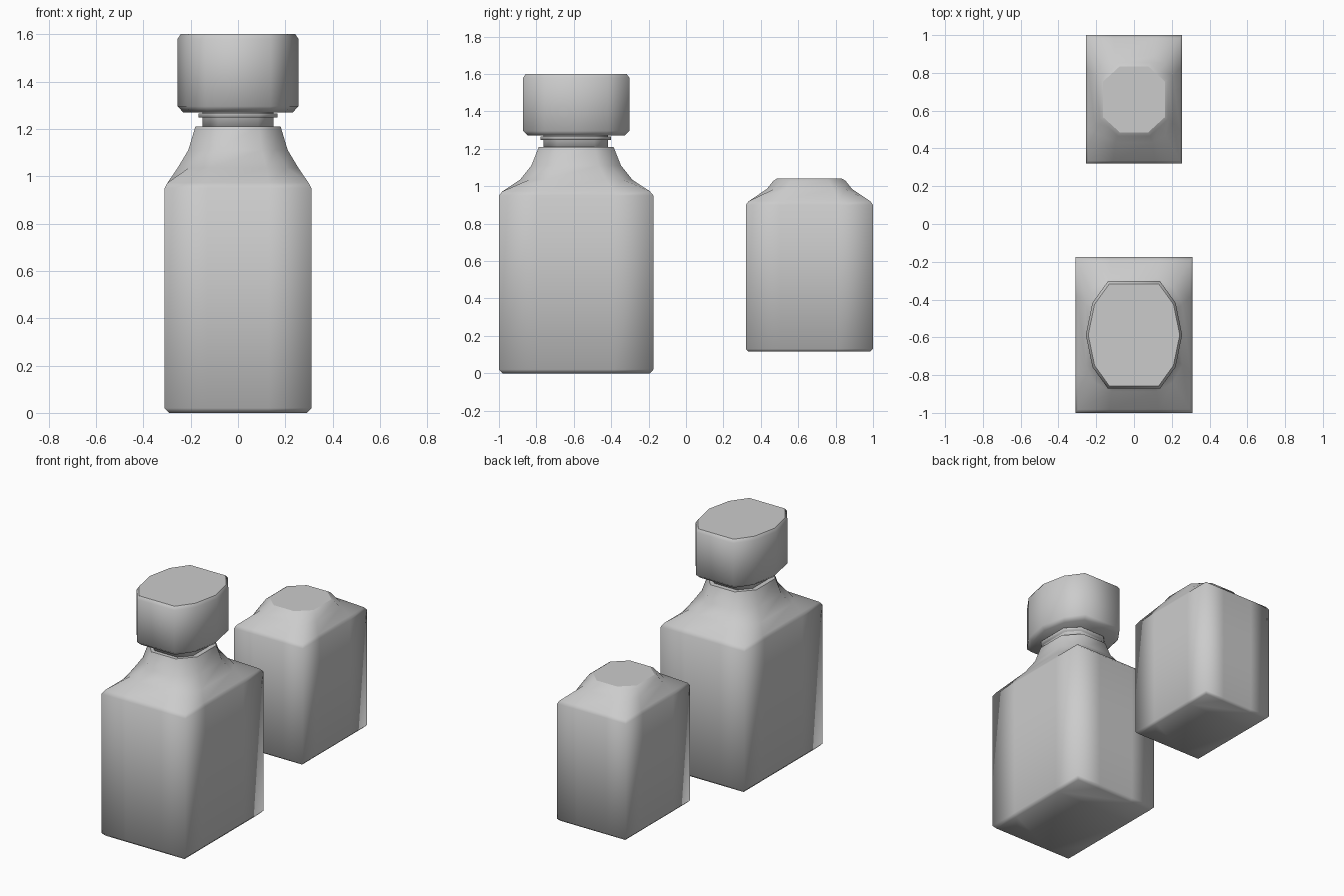
import bpy, bmesh

if "Cube" in bpy.data.objects:
    bpy.data.objects.remove(bpy.data.objects["Cube"])


def loft(name, cy, rings, flat_top=True):
    """Bridge stacked rings (z, [(x, y), ...]) into a closed smooth solid."""
    bm = bmesh.new()
    loops = [[bm.verts.new((x, cy + y, z)) for x, y in pts] for z, pts in rings]
    n = len(loops[0])
    for low, high in zip(loops, loops[1:]):
        for i in range(n):
            j = (i + 1) % n
            bm.faces.new((low[i], low[j], high[j], high[i]))
    bm.faces.new(loops[0][::-1])
    top = bm.faces.new(loops[-1])
    bmesh.ops.recalc_face_normals(bm, faces=bm.faces[:])
    for f in bm.faces:
        f.smooth = True
    top.smooth = not flat_top
    mesh = bpy.data.meshes.new(name)
    bm.to_mesh(mesh)
    bm.free()
    obj = bpy.data.objects.new(name, mesh)
    bpy.context.collection.objects.link(obj)
    return obj


def ring(hx, hy, a, b, k):
    """Twelve points: octagon with corner points, k=1 rectangle, k=0 octagon."""
    cx = (hx + a) / 2 * (1 - k) + hx * k
    cy = (hy + b) / 2 * (1 - k) + hy * k
    q = [(hx, b), (cx, cy), (a, hy)]
    return (q + [(-x, y) for x, y in q[::-1]]
            + [(-x, -y) for x, y in q] + [(x, -y) for x, y in q[::-1]])


def body(name, cy, profile):
    return loft(name, cy, [(p[0], ring(*p[1:])) for p in profile])


# Large bottle: z, half width, half depth, flat side half lengths, squareness
body("large_bottle", -0.587, [
    (0.00, 0.292, 0.395, 0.13, 0.20, 1),
    (0.02, 0.31, 0.413, 0.13, 0.20, 1),
    (0.95, 0.31, 0.413, 0.13, 0.20, 1),
    (0.972, 0.298, 0.395, 0.13, 0.20, 1),
    (1.035, 0.255, 0.30, 0.12, 0.16, 0.3),
    (1.11, 0.21, 0.24, 0.10, 0.12, 0),
    (1.21, 0.18, 0.20, 0.09, 0.10, 0)])

# Neck and collar
body("bottle_neck", -0.59, [
    (1.20, 0.15, 0.172, 0.085, 0.10, 0),
    (1.28, 0.15, 0.172, 0.085, 0.10, 0)])
body("neck_collar", -0.59, [
    (1.247, 0.167, 0.188, 0.09, 0.11, 0),
    (1.265, 0.167, 0.188, 0.09, 0.11, 0)])

# Ten-sided screw cap with bevelled rims
half = [(0.255, 0), (0.22, 0.17), (0.138, 0.284)]
cap = (half + [(-x, y) for x, y in half[::-1]]
       + [(-x, -y) for x, y in half[1:]] + [(x, -y) for x, y in half[:0:-1]])
loft("screw_cap", -0.587, [
    (z, [(x * s, y * s) for x, y in cap])
    for z, s in ((1.27, 0.91), (1.295, 1), (1.58, 1), (1.60, 0.95))])

# Small capless bottle
body("small_bottle", 0.66, [
    (0.115, 0.24, 0.325, 0.11, 0.16, 1),
    (0.13, 0.255, 0.34, 0.11, 0.16, 1),
    (0.90, 0.255, 0.34, 0.11, 0.16, 1),
    (0.92, 0.243, 0.325, 0.11, 0.16, 1),
    (0.985, 0.207, 0.228, 0.10, 0.125, 0.25),
    (1.028, 0.18, 0.194, 0.085, 0.105, 0),
    (1.04, 0.163, 0.175, 0.075, 0.095, 0)])
